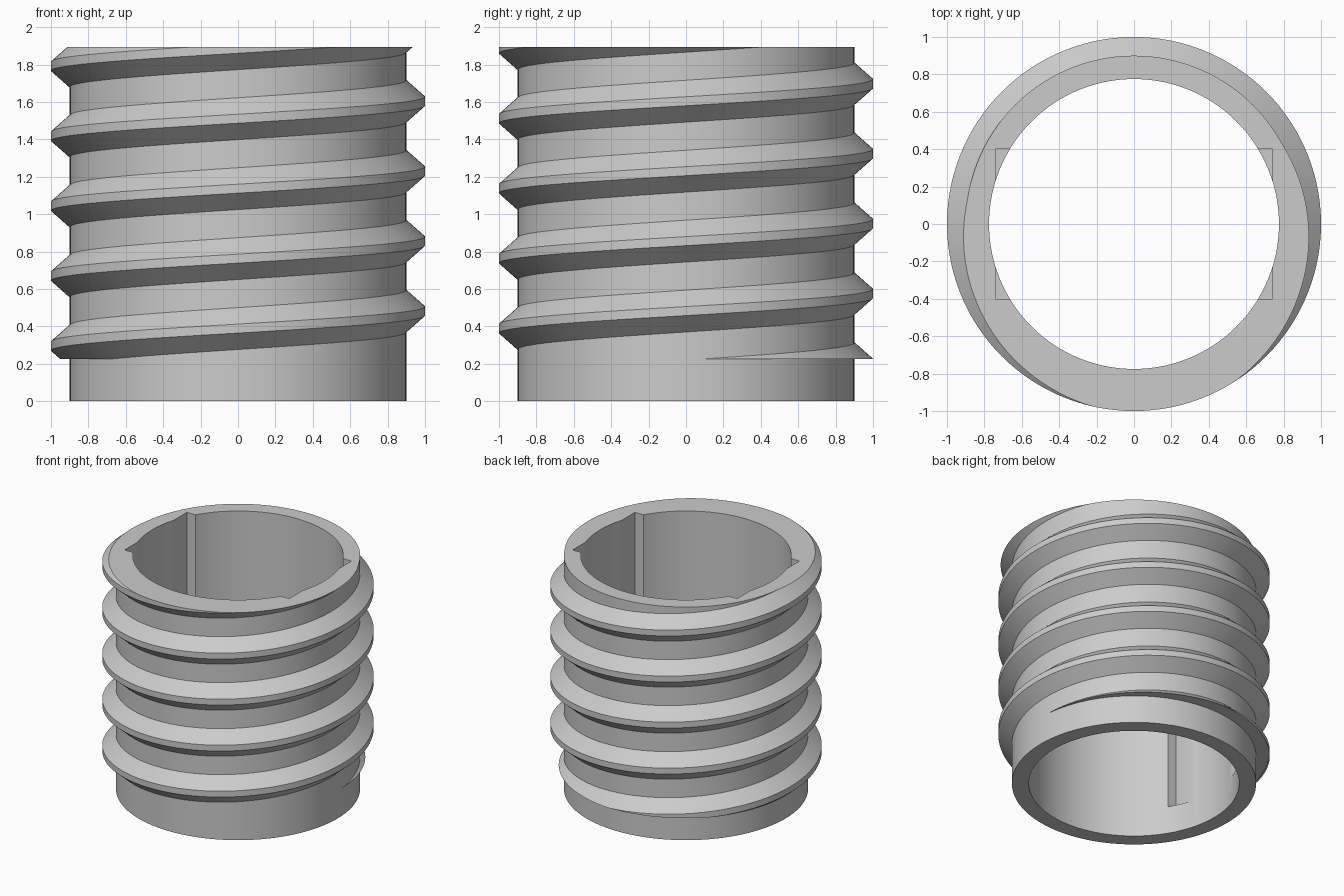
import bpy, bmesh
from math import sin, cos, radians, floor, ceil

if "Cube" in bpy.data.objects:
    bpy.data.objects.remove(bpy.data.objects["Cube"], do_unlink=True)

HEIGHT, ROOT, CREST, BORE = 1.895, 0.9, 1.0, 0.775
FLOOR = 0.225            # thread start and slot floor
PITCH, MID = 0.374, 0.482   # thread rise per turn, centre height at +x
HALF_ROOT, HALF_CREST = 0.112, 0.024
SEGS = 120

grey = bpy.data.materials.new("plain_grey")
grey.use_nodes = True
grey.diffuse_color = (0.6, 0.6, 0.6, 1)
grey.node_tree.nodes["Principled BSDF"].inputs["Base Color"].default_value = (0.6, 0.6, 0.6, 1)


def add_object(name, bm):
    bmesh.ops.recalc_face_normals(bm, faces=bm.faces)
    mesh = bpy.data.meshes.new(name)
    bm.to_mesh(mesh)
    bm.free()
    mesh.materials.append(grey)
    obj = bpy.data.objects.new(name, mesh)
    bpy.context.collection.objects.link(obj)
    return obj


def cylinder(name, radius, bottom, top):
    bm = bmesh.new()
    bmesh.ops.create_cone(bm, cap_ends=True, segments=SEGS, radius1=radius,
                          radius2=radius, depth=top - bottom)
    bmesh.ops.translate(bm, verts=bm.verts, vec=(0, 0, (top + bottom) / 2))
    return add_object(name, bm)


def box(name, half_x, half_y, bottom, top):
    bm = bmesh.new()
    bmesh.ops.create_cube(bm, size=2)
    bmesh.ops.scale(bm, verts=bm.verts, vec=(half_x, half_y, (top - bottom) / 2))
    bmesh.ops.translate(bm, verts=bm.verts, vec=(0, 0, (top + bottom) / 2))
    return add_object(name, bm)


def cut(obj, cutter):
    mod = obj.modifiers.new("cut", 'BOOLEAN')
    mod.operation, mod.solver, mod.object = 'DIFFERENCE', 'EXACT', cutter
    bpy.context.view_layer.objects.active = obj
    bpy.ops.object.modifier_apply(modifier=mod.name)
    bpy.data.objects.remove(cutter, do_unlink=True)


def smooth(obj):
    bpy.ops.object.select_all(action='DESELECT')
    obj.select_set(True)
    bpy.context.view_layer.objects.active = obj
    bpy.ops.object.shade_smooth_by_angle(angle=radians(25))


# Hollow body with four corner grooves left by a rectangular slot
body = cylinder("tube_body", ROOT, 0, HEIGHT)
cut(body, cylinder("bore_cutter", BORE, -0.5, HEIGHT + 0.5))
cut(body, box("slot_cutter", 0.74, 0.4, FLOOR, HEIGHT + 0.3))
smooth(body)


# Helical thread, trimmed flat at its lower start and at the rim
def thread_radius(offset):
    t = (HALF_ROOT - abs(offset)) / (HALF_ROOT - HALF_CREST)
    return ROOT + (CREST - ROOT) * min(max(t, 0), 1)


step = 360 / SEGS
first = floor((FLOOR - HALF_ROOT - MID) / PITCH * SEGS)
last = ceil((HEIGHT + HALF_ROOT - MID) / PITCH * SEGS)
bm = bmesh.new()
rings = []
for i in range(first, last + 1):
    a = radians(i * step)
    mid = MID + PITCH * i / SEGS
    section = []
    for off in (-HALF_ROOT, -HALF_CREST, HALF_CREST, HALF_ROOT):
        z = min(max(mid + off, FLOOR), HEIGHT)
        section.append((thread_radius(z - mid), z))
    # Root points close the trimmed ends back to the body
    section = [(ROOT, section[0][1])] + section + [(ROOT, section[-1][1])]
    rings.append([bm.verts.new((r * cos(a), r * sin(a), z)) for r, z in section])
for p, q in zip(rings, rings[1:]):
    for k in range(len(p) - 1):
        bm.faces.new((p[k], q[k], q[k + 1], p[k + 1]))
bmesh.ops.remove_doubles(bm, verts=bm.verts, dist=0.0001)
bmesh.ops.dissolve_degenerate(bm, edges=bm.edges, dist=0.0001)
smooth(add_object("screw_thread", bm))
